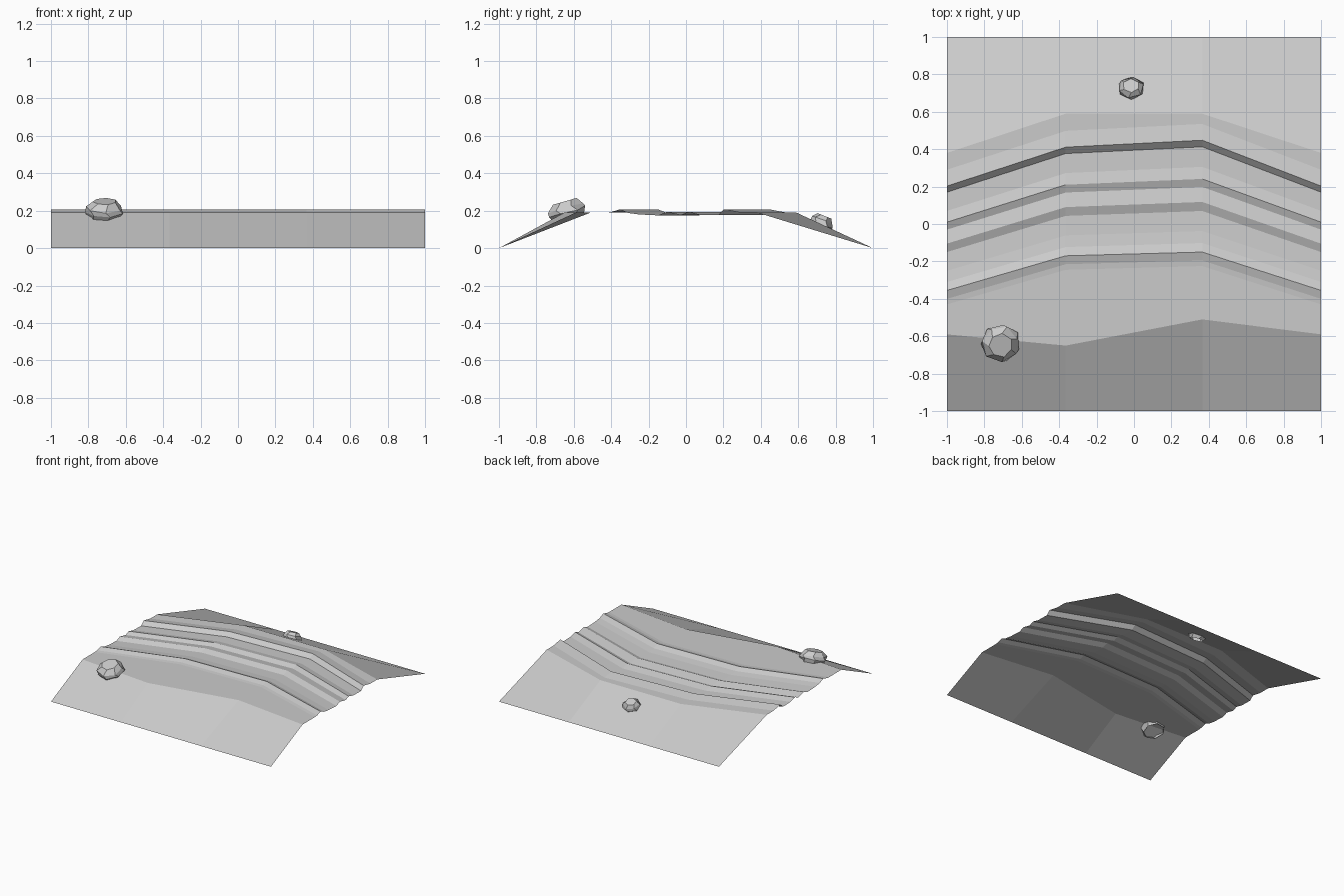
import bpy, bmesh, math, random
from mathutils import Matrix, Vector

if "Cube" in bpy.data.objects:
    bpy.data.objects.remove(bpy.data.objects["Cube"])


def make_object(name, bm):
    bmesh.ops.recalc_face_normals(bm, faces=bm.faces)
    mesh = bpy.data.meshes.new(name)
    bm.to_mesh(mesh)
    bm.free()
    obj = bpy.data.objects.new(name, mesh)
    bpy.context.collection.objects.link(obj)
    return obj


# Rutted track: cross-section (y, z) at the ends, swept along a bending path
ruts = [(-0.43, 0.19), (-0.40, 0.193), (-0.355, 0.207), (-0.31, 0.188),
        (-0.25, 0.18), (-0.15, 0.175), (-0.105, 0.193), (-0.03, 0.177),
        (0.01, 0.193), (0.07, 0.178), (0.17, 0.176), (0.203, 0.207),
        (0.29, 0.19), (0.38, 0.19)]
# Path stations: x, shift of the front rut, shift of the back rut, front bank edge
stations = [(-1, 0, 0, -0.59), (-0.365, 0.185, 0.208, -0.65),
            (0.365, 0.205, 0.245, -0.51), (1, 0, 0, -0.59)]

bm = bmesh.new()
columns = []
for x, front, back, edge in stations:
    section = [(-1, 0), (edge, 0.19)]
    for y, z in ruts:
        t = min(1, max(0, (y + 0.355) / 0.56))
        shift = front + (back - front) * t
        if y > 0.35:
            shift = 0.21 if front else 0
        section.append((y + shift, z))
    section.append((1, 0))
    columns.append([bm.verts.new((x, y, z)) for y, z in section])
for a, b in zip(columns, columns[1:]):
    for i in range(len(a) - 1):
        bm.faces.new((a[i], b[i], b[i + 1], a[i + 1]))
bmesh.ops.recalc_face_normals(bm, faces=bm.faces)
if sum(f.normal.z for f in bm.faces) < 0:
    bmesh.ops.reverse_faces(bm, faces=bm.faces)
ground = make_object("track_ground", bm)
if ground.data.polygons[0].normal.z < 0:
    ground.data.flip_normals()


# Faceted boulders: stacked irregular rings, open underneath
def rock(name, centre, size, sides, tilt, seed):
    rng = random.Random(seed)
    bm = bmesh.new()
    rings = []
    for k, (radius, z) in enumerate([(0.8, -0.5), (1.0, -0.1), (0.95, 0.15), (0.62, 0.5)]):
        ring = []
        for i in range(sides):
            a = math.tau * (i + 0.25 * (k % 2)) / sides + 0.3
            r = radius * rng.uniform(0.92, 1.05)
            dz = rng.uniform(-0.08, 0.08) if k in (1, 2) else 0
            ring.append(bm.verts.new((r * math.cos(a) * size[0],
                                      r * math.sin(a) * size[1],
                                      (z + dz) * size[2])))
        rings.append(ring)
    for a, b in zip(rings, rings[1:]):
        for i in range(sides):
            j = (i + 1) % sides
            bm.faces.new((a[i], a[j], b[j], b[i]))
    bm.faces.new(rings[-1])
    bmesh.ops.transform(bm, verts=bm.verts, matrix=Matrix.Translation(Vector(centre))
                        @ Matrix.Rotation(math.radians(tilt), 4, 'X'))
    return make_object(name, bm)


rock("large_rock", (-0.715, -0.635, 0.202), (0.105, 0.105, 0.1), 7, 16, 3)
rock("small_rock", (-0.015, 0.725, 0.138), (0.074, 0.066, 0.075), 6, -22, 8)
